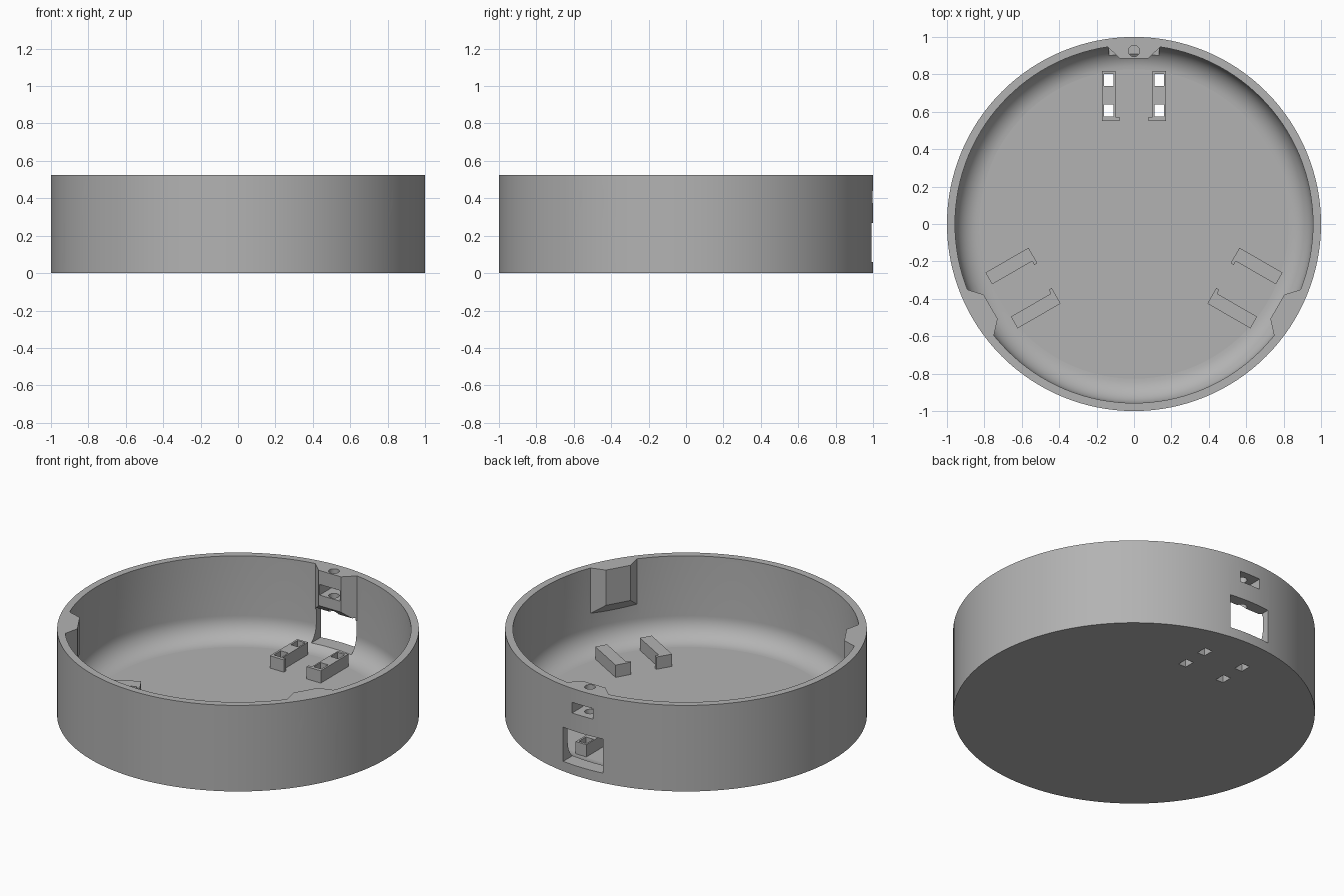
import bpy, bmesh, math
from mathutils import Matrix, Vector

cube = bpy.data.objects.get("Cube")
if cube:
    bpy.data.objects.remove(cube, do_unlink=True)

HEIGHT, FLOOR, INNER, FILLET = 0.525, 0.03, 0.957, 0.13
SEGMENTS = 128

grey = bpy.data.materials.new("plain grey")
grey.use_nodes = True
colour = (0.45, 0.45, 0.45, 1)
grey.diffuse_color = colour
grey.node_tree.nodes["Principled BSDF"].inputs["Base Color"].default_value = colour


def make_object(name, bm):
    bmesh.ops.recalc_face_normals(bm, faces=bm.faces)
    mesh = bpy.data.meshes.new(name)
    bm.to_mesh(mesh)
    bm.free()
    mesh.materials.append(grey)
    obj = bpy.data.objects.new(name, mesh)
    bpy.context.collection.objects.link(obj)
    return obj


# Circular tray: lathed wall with a rounded inside corner
def make_tray():
    profile = [(1, 0), (1, HEIGHT), (INNER, HEIGHT)]
    steps = 12
    for i in range(steps + 1):
        a = math.pi / 2 * i / steps
        profile.append((INNER - FILLET + FILLET * math.cos(a),
                        FLOOR + FILLET - FILLET * math.sin(a)))
    bm = bmesh.new()
    rings = []
    for r, z in profile:
        rings.append([bm.verts.new((r * math.cos(t), r * math.sin(t), z))
                      for t in (math.tau * i / SEGMENTS for i in range(SEGMENTS))])
    for low, high in zip(rings, rings[1:]):
        for i in range(SEGMENTS):
            j = (i + 1) % SEGMENTS
            bm.faces.new((low[i], low[j], high[j], high[i]))
    bm.faces.new(rings[0])
    bm.faces.new(rings[-1])
    return make_object("round_tray", bm)


tray = make_tray()
helpers = []


def combine(bm, angle, operation, name):
    """Turn a shape built at the back (+y) to its station and boolean it in."""
    bm.transform(Matrix.Rotation(angle, 4, "Z"))
    helper = make_object(name, bm)
    helper.hide_render = True
    helpers.append(helper)
    mod = tray.modifiers.new(name, "BOOLEAN")
    mod.operation, mod.object, mod.solver = operation, helper, "EXACT"


def box(x, y, z):
    bm = bmesh.new()
    bmesh.ops.create_cube(bm, size=1)
    for v in bm.verts:
        v.co = Vector([b if c > 0 else a for c, (a, b) in zip(v.co, (x, y, z))])
    return bm


# Screw boss: tapered plan, underside sloping up away from the wall
def boss():
    plan = [(-0.145, 0.972), (-0.145, 0.95), (-0.075, 0.885),
            (0.075, 0.885), (0.145, 0.95), (0.145, 0.972)]
    bm = bmesh.new()
    top = [bm.verts.new((x, y, HEIGHT)) for x, y in plan]
    bottom = [bm.verts.new((x, y, 1.195 - y)) for x, y in plan]
    bm.faces.new(top)
    bm.faces.new(bottom)
    for i in range(len(plan)):
        j = (i + 1) % len(plan)
        bm.faces.new((top[i], top[j], bottom[j], bottom[i]))
    return bm


def screw_hole():
    bm = bmesh.new()
    bmesh.ops.create_cone(bm, cap_ends=True, segments=32, radius1=0.03, radius2=0.03,
                          depth=0.4, matrix=Matrix.Translation((0, 0.925, 0.4)))
    return bm


def mirrored(side, a, b):
    return sorted((side * a, side * b))


stations = [math.tau * k / 3 for k in range(3)]

# Added parts: bosses and pairs of rails with a hooked inner end
for angle in stations:
    combine(boss(), angle, "UNION", "screw_boss")
    for s in (-1, 1):
        combine(box(mirrored(s, 0.1, 0.172), (0.555, 0.818), (0.015, 0.105)),
                angle, "UNION", "rail")
        combine(box(mirrored(s, 0.077, 0.172), (0.552, 0.571), (0.012, 0.105)),
                angle, "UNION", "rail_hook")

# Openings: port window, nut slot, screw hole and rail tie holes
for angle in stations:
    combine(box((-0.135, 0.135), (0.84, 1.1), (0.06, 0.268)), angle, "DIFFERENCE", "window")
    combine(box((-0.07, 0.07), (0.84, 1.1), (0.375, 0.44)), angle, "DIFFERENCE", "nut_slot")
    combine(screw_hole(), angle, "DIFFERENCE", "screw_hole")
    for s in (-1, 1):
        for y in (0.607, 0.77):
            combine(box(mirrored(s, 0.109, 0.16), (y - 0.033, y + 0.033), (-0.1, 0.2)),
                    angle, "DIFFERENCE", "tie_hole")

# Bake the booleans and drop the helpers
graph = bpy.context.evaluated_depsgraph_get()
baked = bpy.data.meshes.new_from_object(tray.evaluated_get(graph))
tray.modifiers.clear()
tray.data = baked
for helper in helpers:
    bpy.data.objects.remove(helper, do_unlink=True)
baked.materials.clear()
baked.materials.append(grey)

# Smooth round walls, flat horizontal faces
for obj in bpy.context.selected_objects:
    obj.select_set(False)
tray.select_set(True)
bpy.context.view_layer.objects.active = tray
bpy.ops.object.shade_smooth_by_angle(angle=math.radians(30))
for face in tray.data.polygons:
    face.material_index = 0
    if abs(face.normal.z) > 0.999:
        face.use_smooth = False
